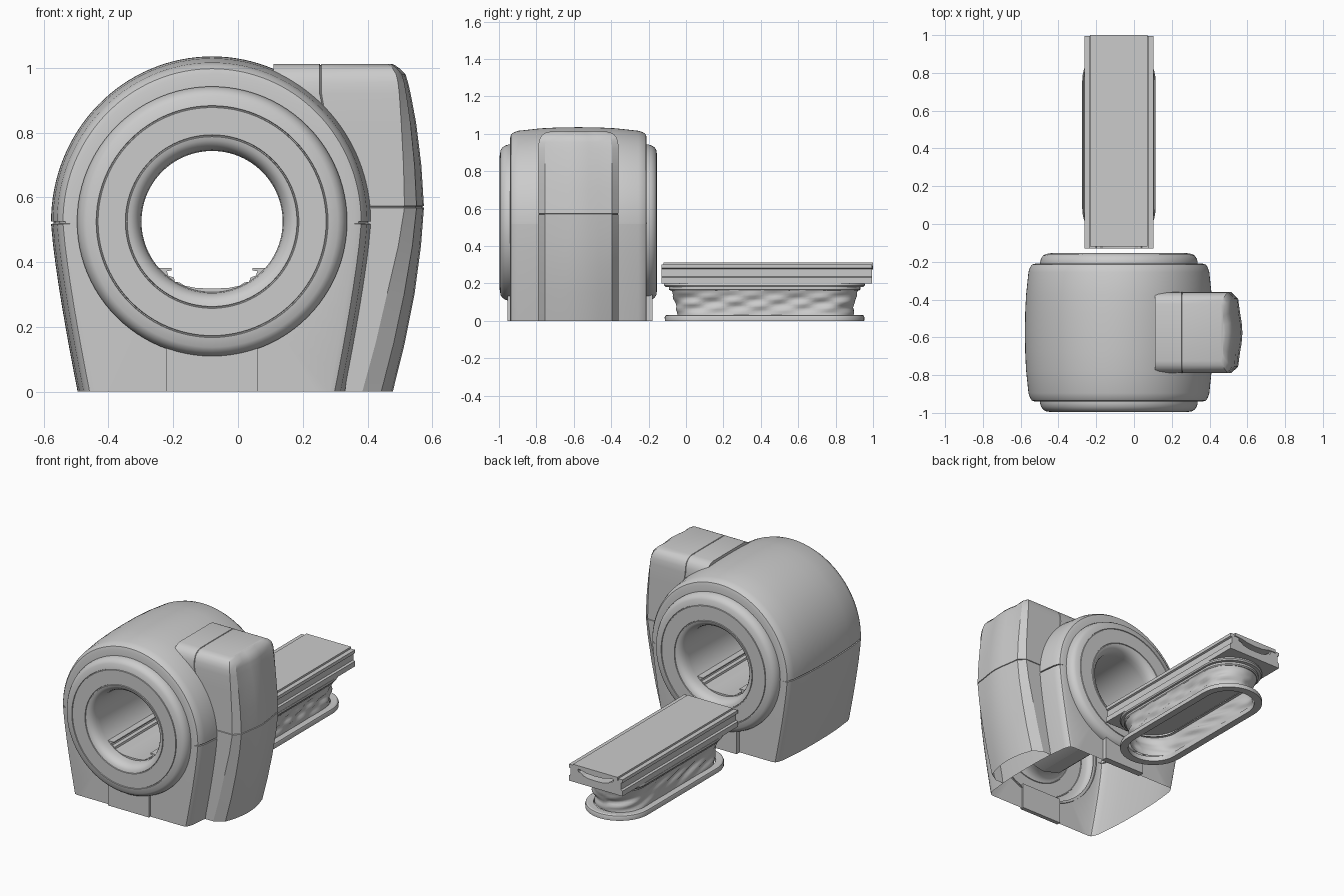
import bpy, bmesh, math

if "Cube" in bpy.data.objects:
    bpy.data.objects.remove(bpy.data.objects["Cube"])

CX, CY, CZ = -0.08, -0.575, 0.525      # gantry axis


def make(name, verts, faces, angle=28):
    me = bpy.data.meshes.new(name)
    me.from_pydata(verts, [], faces)
    bm = bmesh.new()
    bm.from_mesh(me)
    bmesh.ops.recalc_face_normals(bm, faces=bm.faces)
    bm.to_mesh(me)
    bm.free()
    ob = bpy.data.objects.new(name, me)
    bpy.context.collection.objects.link(ob)
    bpy.ops.object.select_all(action='DESELECT')
    ob.select_set(True)
    bpy.context.view_layer.objects.active = ob
    bpy.ops.object.shade_smooth_by_angle(angle=math.radians(angle))
    return ob


def loft(name, loops, skip=None, cap0=False, cap1=False, extra=(), angle=28):
    """Skin a list of equally long closed loops."""
    n = len(loops[0])
    verts = [p for l in loops for p in l]
    faces = []
    for i in range(len(loops) - 1):
        for j in range(n):
            if skip and skip(i, j):
                continue
            k = (j + 1) % n
            faces.append((i * n + j, i * n + k, (i + 1) * n + k, (i + 1) * n + j))
    if cap0:
        faces.append(tuple(range(n)))
    if cap1:
        faces.append(tuple(range((len(loops) - 1) * n, len(loops) * n)))
    return make(name, verts, faces + list(extra), angle)


def extrude_half(name, half, y0, y1):
    """Mirror a half profile (offset, z) about the axis and extrude along y."""
    prof = half + [(-x, z) for x, z in reversed(half) if x > 1e-6]
    return loft(name, [[(CX + x, y, z) for x, z in prof] for y in (y0, y1)],
                cap0=True, cap1=True)


def stadium(r, y0, y1, z, n=24, wob=None):
    pts = []
    for c, a0 in ((y1 - r, 0), (y0 + r, math.pi)):
        for k in range(n + 1):
            a = a0 + math.pi * k / n
            pts.append((r * math.cos(a), c + r * math.sin(a)))
    fine = []                            # subdivide the straight sides
    for i, p in enumerate(pts):
        q = pts[(i + 1) % len(pts)]
        m = 24 if abs(p[1] - q[1]) > 0.2 else 1
        fine += [(p[0] + (q[0] - p[0]) * t / m, p[1] + (q[1] - p[1]) * t / m) for t in range(m)]
    out = []
    for x, y in fine:
        w = wob(x, y) if wob else 0
        out.append((CX + x * (1 + w), (y0 + y1) / 2 + (y - (y0 + y1) / 2) * (1 + w * 0.3), z))
    return out


# Gantry housing: arch on tapered legs, crowned along y, open underneath
def outline(R):
    w, pts, g = R * 0.975, [], 0.008
    def leg(s):
        side = [(s * (w - 0.082 * (1 - t) ** 1.25), 0.518 * t) for t in [k / 8 for k in range(9)]]
        return side + [(s * (w - g), 0.5185), (s * (w - g), 0.5245)]
    arch = [(w * math.cos(math.pi * k / 64), CZ + R * math.sin(math.pi * k / 64)) for k in range(65)]
    left = leg(-1)[::-1]
    pts = leg(1) + arch + left
    n_open = len(pts)
    b = w - 0.082
    pts += [(-b + 2 * b * k / 16, 0) for k in range(1, 16)]
    return pts, n_open


stations = [(-.365, .455), (-.36, .472), (-.345, .483), (-.32, .491), (-.2, .504), (-.1, .509), (0, .51)]
stations += [(-y, r) for y, r in reversed(stations[:-1])]
loops = []
for y, R in stations:
    pts, n_open = outline(R)
    loops.append([(CX + x, CY + y, z) for x, z in pts])


def hole(loop):
    out = []
    for x, y, z in loop:
        a = math.atan2(z - CZ, x - CX)
        out.append((CX + .40 * math.cos(a), y, CZ + .40 * math.sin(a)))
    return out


last = len(loops)
loops = [hole(loops[0])] + loops + [hole(loops[-1])]
loft("gantry_housing", loops, skip=lambda i, j: 0 < i < last and j >= n_open - 1)

# End rings and bore tube, one lathed profile mirrored front to back
ring = [(.417, .355), (.417, .375), (.412, .392), (.402, .407), (.388, .416), (.358, .421),
        (.3565, .416), (.3535, .416), (.352, .421), (.268, .421), (.2665, .416), (.2635, .416),
        (.262, .421), (.25, .418), (.238, .41), (.228, .397), (.221, .378), (.218, .35), (.218, .0)]
ring += [(r, -y) for r, y in reversed(ring[:-1])]
loft("bore_and_end_rings", [[(CX + r * math.cos(2 * math.pi * k / 96), CY - y,
                              CZ + r * math.sin(2 * math.pi * k / 96)) for k in range(96)]
                            for r, y in ring])

# Foot panels below the rings
for nm, y0, y1 in (("front_foot_panel", -.955, -.93), ("rear_foot_panel", -.22, -.18)):
    extrude_half(nm, [(.14, 0), (.14, .16)], y0, y1)

# Rails in the bore floor
extrude_half("bore_rails", [(0, .318), (.05, .32), (.085, .327), (.1, .337), (.115, .339), (.118, .352),
                            (.135, .358), (.14, .372), (.125, .374), (.125, .381), (.172, .381),
                            (.18, .372), (.12, .32), (0, .29)], -.92, -.23)

# Side cabinet: levels of z, inner x, edge x, outer x, half depth
levels = [(0, .33, .384, .478, .215), (.15, .35, .425, .515, .215), (.3, .37, .46, .545, .215),
          (.45, .39, .495, .565, .215), (.5675, .395, .514, .574, .215), (.569, .395, .51, .57, .211),
          (.572, .395, .51, .57, .211), (.5735, .395, .514, .574, .215), (.7, .34, .511, .566, .215),
          (.83, .27, .504, .55, .215), (.92, .17, .498, .533, .215), (.955, .13, .494, .525, .212),
          (.98, .11, .488, .517, .204), (.997, .11, .478, .500, .19), (1.007, .11, .469, .486, .172),
          (1.012, .11, .46, .476, .15)]
cab = []
for z, xi, xe, xo, d in levels:
    g = .004 if z > .88 else 0
    seam = [(max(x, xi + e), d - q) for x, q, e in
            ((.252, 0, .001), (.2535, g, .002), (.2565, g, .003), (.258, 0, .004))]
    half = [(xi, d)] + seam + [(xe, d), (xe + .62 * (xo - xe), d - .035),
                               (xo - .013, d * .5), (xo - .004, d * .25)]
    drop = [.004 if z > 1.01 and k in (2, 3) else 0 for k in range(len(half))]
    cab.append([(x, CY - y, z - q) for (x, y), q in zip(half, drop)] + [(xo, CY, z)] +
               [(x, CY + y, z - q) for (x, y), q in reversed(list(zip(half, drop)))])
n, base = len(cab[0]), (len(cab) - 1) * len(cab[0])
top = [(base + k, base + k + 1, base + n - 2 - k, base + n - 1 - k) for k in range(n // 2 - 1)]
top.append((base + n // 2 - 1, base + n // 2, base + n // 2 + 1))
loft("side_cabinet", cab, extra=top, skip=lambda i, j: i < 9 and j == n - 1)

# Table bed with side channels and a trough, and the top plate
extrude_half("table_bed", [(0, .245), (.05, .247), (.085, .255), (.1, .268), (.118, .27), (.122, .29),
                           (.155, .29), (.155, .302), (.183, .302), (.183, .282), (.172, .278),
                           (.172, .238), (.183, .232), (.183, .2), (0, .2)], -.13, .995)
extrude_half("table_top", [(0, .275), (.06, .278), (.1, .289), (.152, .292), (.152, .311), (0, .311)],
             -.12, 1.0)

# Stepped collar under the bed
loft("table_collar", [stadium(r, .42 - h, .42 + h, z) for r, h, z in
                      ((.15, .49, .165), (.165, .505, .162), (.172, .512, .168), (.172, .512, .18),
                       (.183, .53, .182), (.187, .537, .19), (.185, .535, .2))], cap1=True)

# Wrinkled fabric bellows
bel = []
for i in range(13):
    t = i / 12
    env = math.sin(math.pi * t)

    def wob(x, y, t=t, env=env):
        s = math.copysign(1, x)
        return env * (.05 * math.sin(17 * y + 9 * t + s) * math.sin(7 * t + 5 * y)
                      + .04 * math.sin(31 * y * s - 11 * t) - .06)
    bel.append(stadium(.155 + .012 * t, .42 - .465 - .035 * t, .42 + .475 + .025 * t,
                       .025 + .14 * t, wob=wob))
loft("table_bellows", bel, angle=60)

# Floor flange ring
loft("table_base", [stadium(r, .42 - h, .42 + h, z) for r, h, z in
                    ((.15, .485, .03), (.15, .485, 0), (.193, .533, 0), (.194, .534, .018),
                     (.19, .53, .028), (.182, .522, .032), (.15, .485, .03))])
